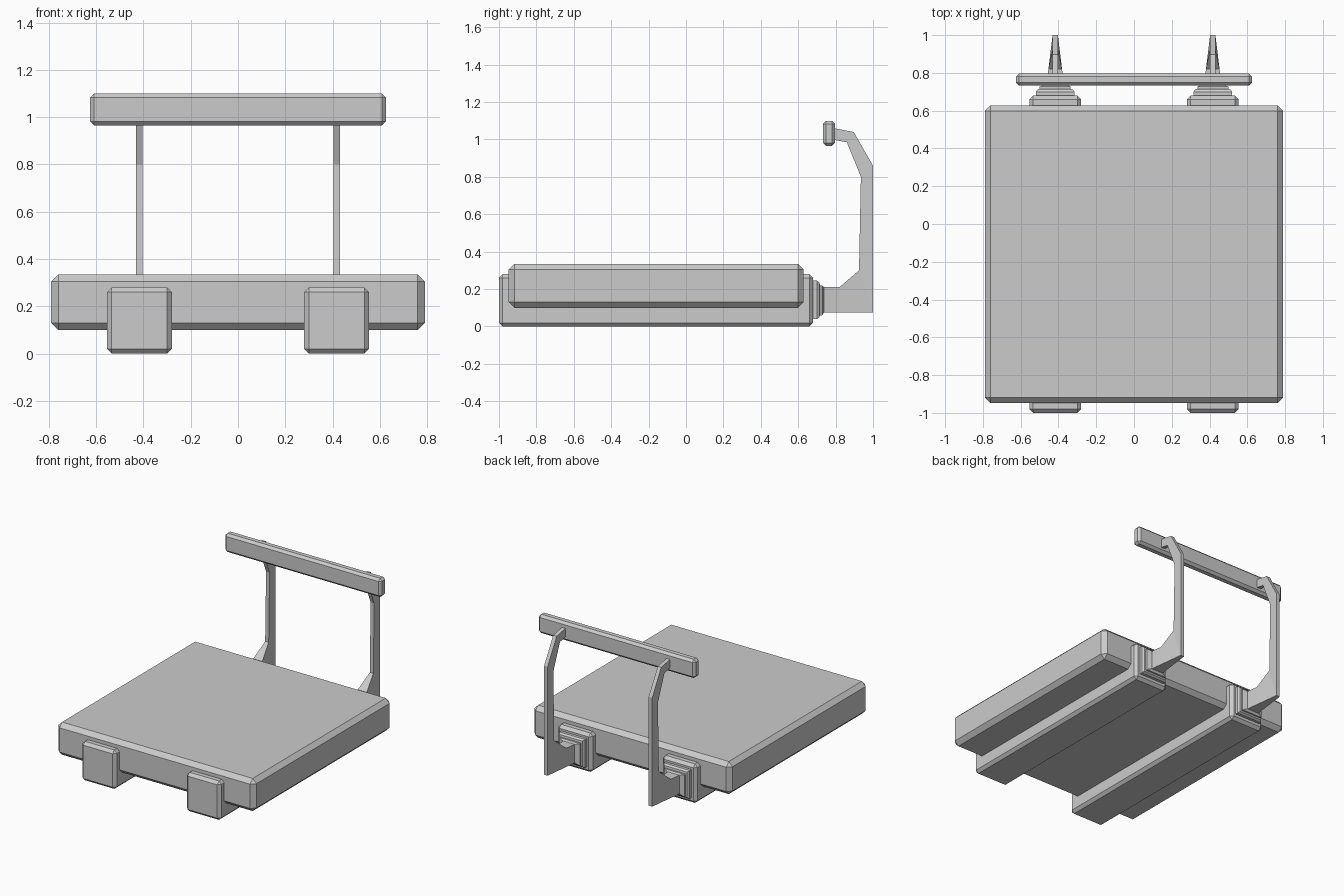
import bpy, bmesh
from mathutils import Vector

cube = bpy.data.objects.get("Cube")
if cube:
    bpy.data.objects.remove(cube, do_unlink=True)

grey = bpy.data.materials.new("plain_grey")
grey.use_nodes = True
tone = (0.6, 0.6, 0.6, 1)
grey.diffuse_color = tone
grey.node_tree.nodes["Principled BSDF"].inputs["Base Color"].default_value = tone


def finish(name, bm):
    bmesh.ops.recalc_face_normals(bm, faces=bm.faces[:])
    mesh = bpy.data.meshes.new(name)
    bm.to_mesh(mesh)
    bm.free()
    mesh.materials.append(grey)
    obj = bpy.data.objects.new(name, mesh)
    bpy.context.collection.objects.link(obj)
    return obj


def chamfered_box(name, low, high, chamfer):
    low, high = Vector(low), Vector(high)
    bm = bmesh.new()
    bmesh.ops.create_cube(bm, size=1)
    for v in bm.verts:
        v.co = (low + high) / 2 + v.co * (high - low)
    bmesh.ops.bevel(bm, geom=bm.edges[:], offset=chamfer, segments=1, affect='EDGES')
    return finish(name, bm)


def loft(name, x, sections):
    """Join four-cornered sections: lower (y, z), upper (y, z), half width."""
    bm = bmesh.new()
    rings = []
    for (ya, za), (yb, zb), h in sections:
        corners = [(x - h, ya, za), (x + h, ya, za), (x + h, yb, zb), (x - h, yb, zb)]
        rings.append([bm.verts.new(c) for c in corners])
    for a, b in zip(rings, rings[1:]):
        for i in range(4):
            j = (i + 1) % 4
            bm.faces.new((a[i], a[j], b[j], b[i]))
    bm.faces.new(rings[0])
    bm.faces.new(rings[-1])
    return finish(name, bm)


# Seat slab and back bar
chamfered_box("seat", (-0.79, -0.948, 0.10), (0.79, 0.628, 0.335), 0.03)
chamfered_box("back_bar", (-0.625, 0.732, 0.965), (0.625, 0.797, 1.10), 0.017)

# Stepped mount: y, half width, bottom, top
mount = [(0.66, 0.102, 0.04, 0.245), (0.70, 0.102, 0.04, 0.245),
         (0.714, 0.092, 0.05, 0.235), (0.716, 0.082, 0.06, 0.22),
         (0.728, 0.082, 0.06, 0.22), (0.738, 0.05, 0.075, 0.21)]

# Tapered bracket rising into a bent post
post = [((0.72, 0.075), (0.72, 0.21), 0.049),
        ((0.82, 0.075), (0.82, 0.21), 0.036),
        ((1.0, 0.075), (0.925, 0.30), 0.014),
        ((1.0, 0.86), (0.935, 0.80), 0.014),
        ((0.897, 1.04), (0.86, 0.985), 0.014),
        ((0.78, 1.062), (0.78, 1.0), 0.014)]

for side, s in (("left", 1), ("right", -1)):
    x = s * 0.417
    chamfered_box(side + "_runner", (x - 0.137, -1, 0), (x + 0.137, 0.68, 0.28), 0.02)
    loft(side + "_mount", x, [((y, a), (y, b), h) for y, h, a, b in mount])
    loft(side + "_post", x, post)
